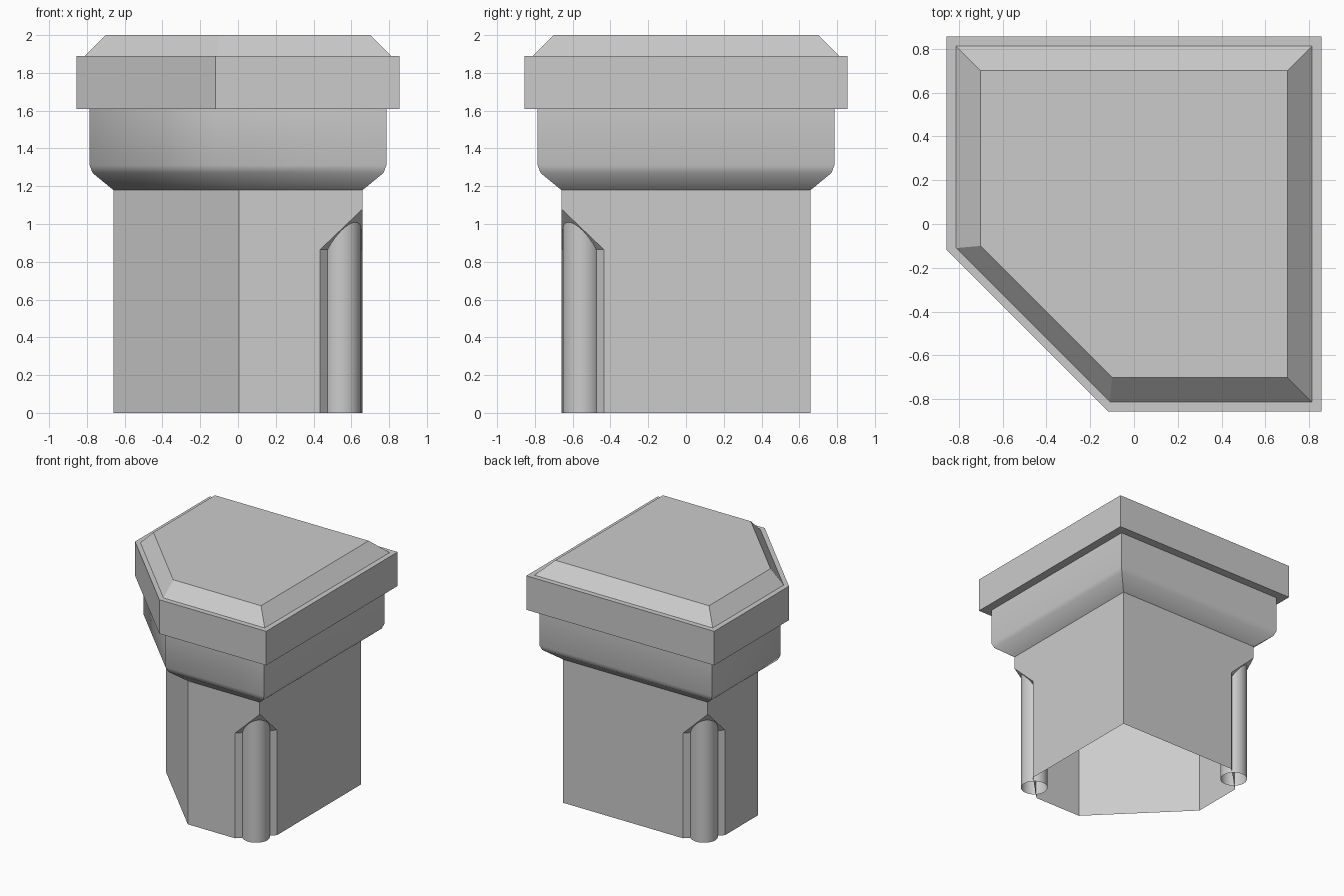
import bpy, bmesh, math
from mathutils import Vector

cube = bpy.data.objects.get("Cube")
if cube:
    bpy.data.objects.remove(cube, do_unlink=True)

stone = bpy.data.materials.new("plain_grey")
stone.use_nodes = True
GREY = (0.6, 0.6, 0.6, 1)
stone.diffuse_color = GREY
stone.node_tree.nodes["Principled BSDF"].inputs["Base Color"].default_value = GREY


def finish(name, bm, smooth=0):
    """Turn a bmesh into a named object, optionally smooth below an angle."""
    bmesh.ops.remove_doubles(bm, verts=bm.verts[:], dist=0.0005)
    mesh = bpy.data.meshes.new(name)
    bm.to_mesh(mesh)
    bm.free()
    mesh.materials.append(stone)
    obj = bpy.data.objects.new(name, mesh)
    bpy.context.collection.objects.link(obj)
    if smooth:
        bpy.ops.object.select_all(action='DESELECT')
        obj.select_set(True)
        bpy.context.view_layer.objects.active = obj
        bpy.ops.object.shade_smooth_by_angle(angle=math.radians(smooth))
    return obj


def outline(half, cut):
    """Square plan with the front corner on the -x side cut diagonally."""
    return [(half, -half), (half, half), (-half, half), (-half, cut), (cut, -half)]


def add_face(bm, points):
    bm.faces.new([bm.verts.new(p) for p in points])


def loft(name, rings, cap=False, smooth=0):
    """Skin a stack of (half width, cut position, height) outlines."""
    bm = bmesh.new()
    stack = [[bm.verts.new((x, y, z)) for x, y in outline(h, c)] for h, c, z in rings]
    for low, high in zip(stack, stack[1:]):
        for i in range(5):
            j = (i + 1) % 5
            bm.faces.new((low[i], low[j], high[j], high[i]))
    if cap:
        bm.faces.new(stack[-1])
    return finish(name, bm, smooth)


# Hollow shaft, open below, with two opposite corners notched
HALF, CUT, TOP = 0.66, 0.005, 1.18
LEG, NOTCH_LOW, NOTCH_HIGH = 0.225, 0.865, 1.08
corners = [Vector((x, y, 0)) for x, y in outline(HALF, CUT)]
notched = (0, 2)
up = Vector((0, 0, 1))
bm = bmesh.new()
for i in range(5):
    j = (i + 1) % 5
    p, q = corners[i], corners[j]
    along = (q - p).normalized() * LEG
    wall = [p + up * TOP]
    if i in notched:
        wall += [p + up * NOTCH_HIGH, p + along + up * NOTCH_LOW, p + along]
    else:
        wall.append(p)
    if j in notched:
        wall += [q - along, q - along + up * NOTCH_LOW, q + up * NOTCH_HIGH]
    else:
        wall.append(q)
    add_face(bm, wall + [q + up * TOP])
for i in notched:
    p = corners[i]
    a = p + (corners[i - 1] - p).normalized() * LEG
    b = p + (corners[i + 1] - p).normalized() * LEG
    add_face(bm, [a, b, b + up * NOTCH_LOW, a + up * NOTCH_LOW])
    add_face(bm, [a + up * NOTCH_LOW, b + up * NOTCH_LOW, p + up * NOTCH_HIGH])
finish("shaft", bm)

# Round open tubes standing in the notches
for name, side in (("front_corner_tube", 1), ("back_corner_tube", -1)):
    bm = bmesh.new()
    bmesh.ops.create_cone(bm, cap_ends=False, segments=32, radius1=0.103,
                          radius2=0.103, depth=1.03)
    bmesh.ops.translate(bm, verts=bm.verts[:], vec=(side * 0.55, -side * 0.55, 0.515))
    finish(name, bm, 40)

# Flared collar
loft("collar", [(HALF, CUT, TOP), (0.77, -0.095, 1.27), (0.785, -0.11, 1.31),
                (0.785, -0.11, 1.61)], smooth=50)

# Slab with its underside and top ledge
loft("slab", [(0.785, -0.11, 1.61), (0.855, -0.118, 1.61), (0.855, -0.118, 1.89),
              (0.812, -0.11, 1.89)])

# Bevelled cap
loft("cap", [(0.812, -0.11, 1.89), (0.7, -0.1, 2.0)], cap=True)
